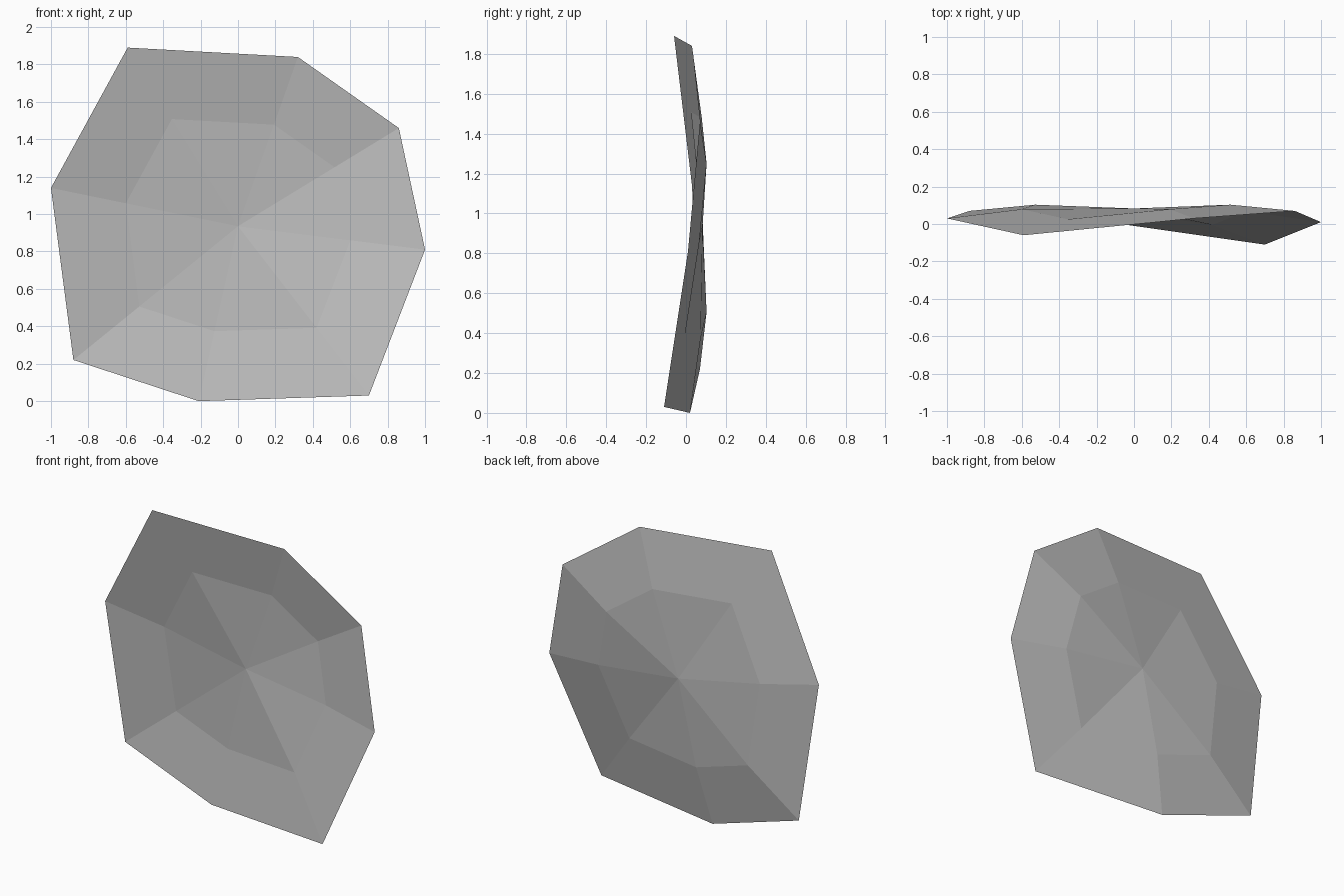
import bpy
import bmesh
from mathutils import Vector

cube = bpy.data.objects.get("Cube")
if cube:
    bpy.data.objects.remove(cube, do_unlink=True)

# Warped octagonal rim and the hub of the dish
RIM = [Vector(p) for p in (
    (-0.59, -0.06, 1.89), (-1.0, 0.03, 1.14), (-0.88, 0.07, 0.22), (-0.21, 0.02, 0.0),
    (0.70, -0.11, 0.03), (1.0, 0.01, 0.81), (0.86, 0.07, 1.46), (0.32, 0.03, 1.84))]
HUB = Vector((0, 0.083, 0.935))
RING = 0.6
DISH = Vector((0, 0.028, 0))

mat = bpy.data.materials.new("plain grey")
mat.use_nodes = True
grey = (0.5, 0.5, 0.5, 1)
mat.diffuse_color = grey
mat.node_tree.nodes["Principled BSDF"].inputs["Base Color"].default_value = grey

# Thin open sheet: outer band of quads and inner fan of triangles
bm = bmesh.new()
hub = bm.verts.new(HUB)
outer = [bm.verts.new(p) for p in RIM]
inner = [bm.verts.new(HUB.lerp(p, RING) + DISH) for p in RIM]
for i in range(len(RIM)):
    j = (i + 1) % len(RIM)
    bm.faces.new((outer[i], outer[j], inner[j], inner[i]))
    bm.faces.new((inner[i], inner[j], hub))

mesh = bpy.data.meshes.new("dished_sheet")
bm.to_mesh(mesh)
bm.free()
mesh.materials.append(mat)
sheet = bpy.data.objects.new("dished_sheet", mesh)
bpy.context.collection.objects.link(sheet)
